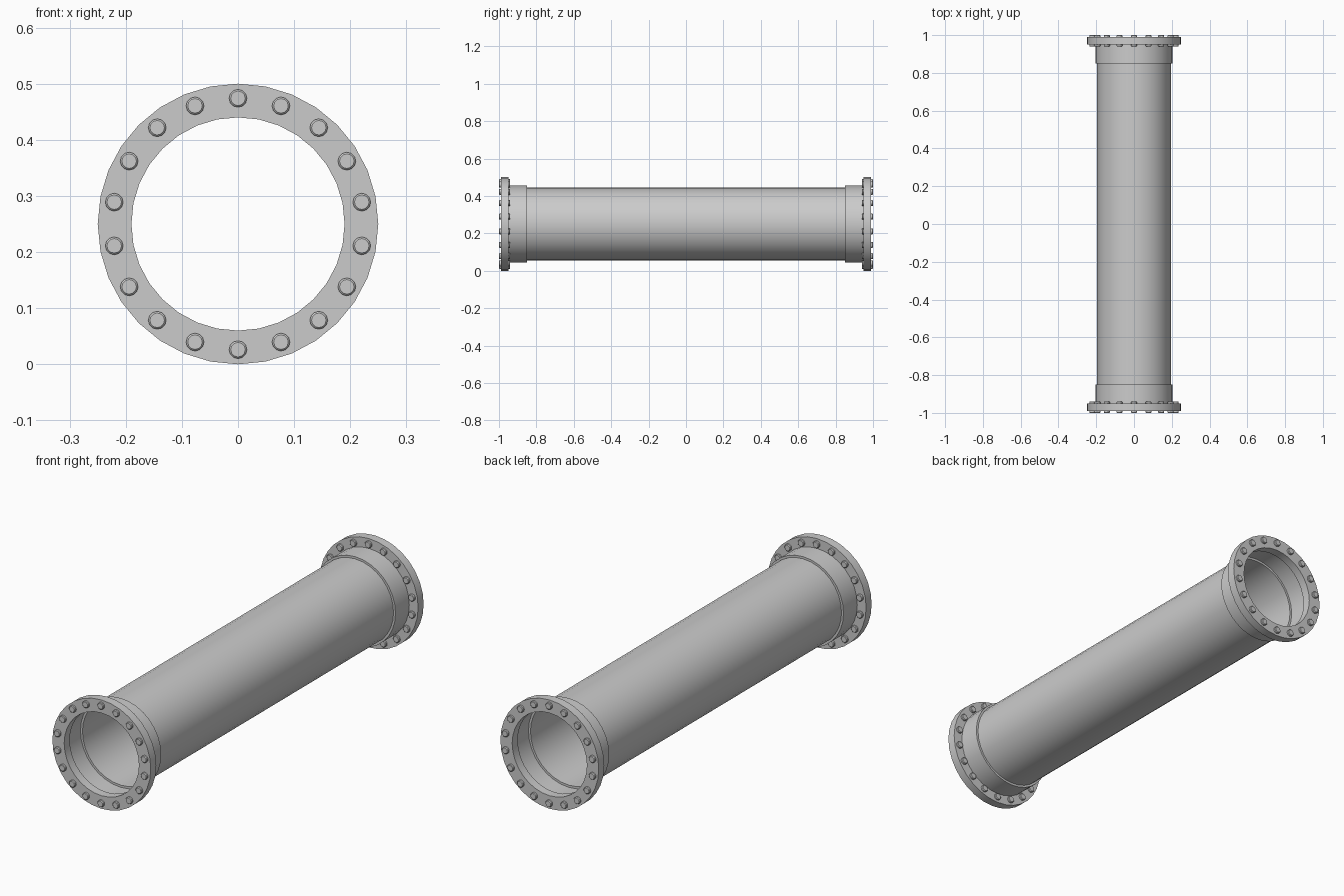
import bpy, bmesh
from math import sin, cos, tau

if "Cube" in bpy.data.objects:
    bpy.data.objects.remove(bpy.data.objects["Cube"])

SIDES = 32
ZC = 0.25  # height of the pipe axis


def finish(bm, name):
    bmesh.ops.recalc_face_normals(bm, faces=bm.faces)
    mesh = bpy.data.meshes.new(name)
    bm.to_mesh(mesh)
    bm.free()
    ob = bpy.data.objects.new(name, mesh)
    bpy.context.collection.objects.link(ob)
    bpy.ops.object.select_all(action='DESELECT')
    bpy.context.view_layer.objects.active = ob
    ob.select_set(True)
    bpy.ops.object.shade_smooth_by_angle(angle=0.6)
    return ob


def revolve(bm, profile, closed, sides=SIDES, cx=0, cz=ZC):
    """Spin (radius, y) points around an axis parallel to y."""
    rings = [[bm.verts.new((cx + r * sin(tau * i / sides), y, cz + r * cos(tau * i / sides)))
              for i in range(sides)] for r, y in profile]
    pairs = list(zip(rings, rings[1:]))
    if closed:
        pairs.append((rings[-1], rings[0]))
    for a, b in pairs:
        for i in range(sides):
            j = (i + 1) % sides
            bm.faces.new((a[i], a[j], b[j], b[i]))
    return rings


# Thin pipe wall with a slightly wider collar at each end
bm = bmesh.new()
half = [(0.195, 0.85), (0.205, 0.85), (0.205, 0.955)]
revolve(bm, [(r, -y) for r, y in reversed(half)] + half, False)
finish(bm, "pipe")

for end, s in (("front", -1), ("back", 1)):
    # Flange ring
    bm = bmesh.new()
    revolve(bm, [(0.19, s * 0.95), (0.25, s * 0.95), (0.25, s * 0.99), (0.19, s * 0.99)], True)
    finish(bm, end + "_flange")

    # Ring of bolts through the flange, heads showing on both faces
    bm = bmesh.new()
    for k in range(18):
        a = tau * k / 18
        rings = revolve(bm, [(0.013, s * 0.94), (0.016, s * 0.943),
                             (0.016, s * 0.997), (0.013, s * 1.0)], False, 12,
                        0.224 * sin(a), ZC + 0.224 * cos(a))
        bm.faces.new(rings[0])
        bm.faces.new(rings[-1])
    finish(bm, end + "_bolts")
